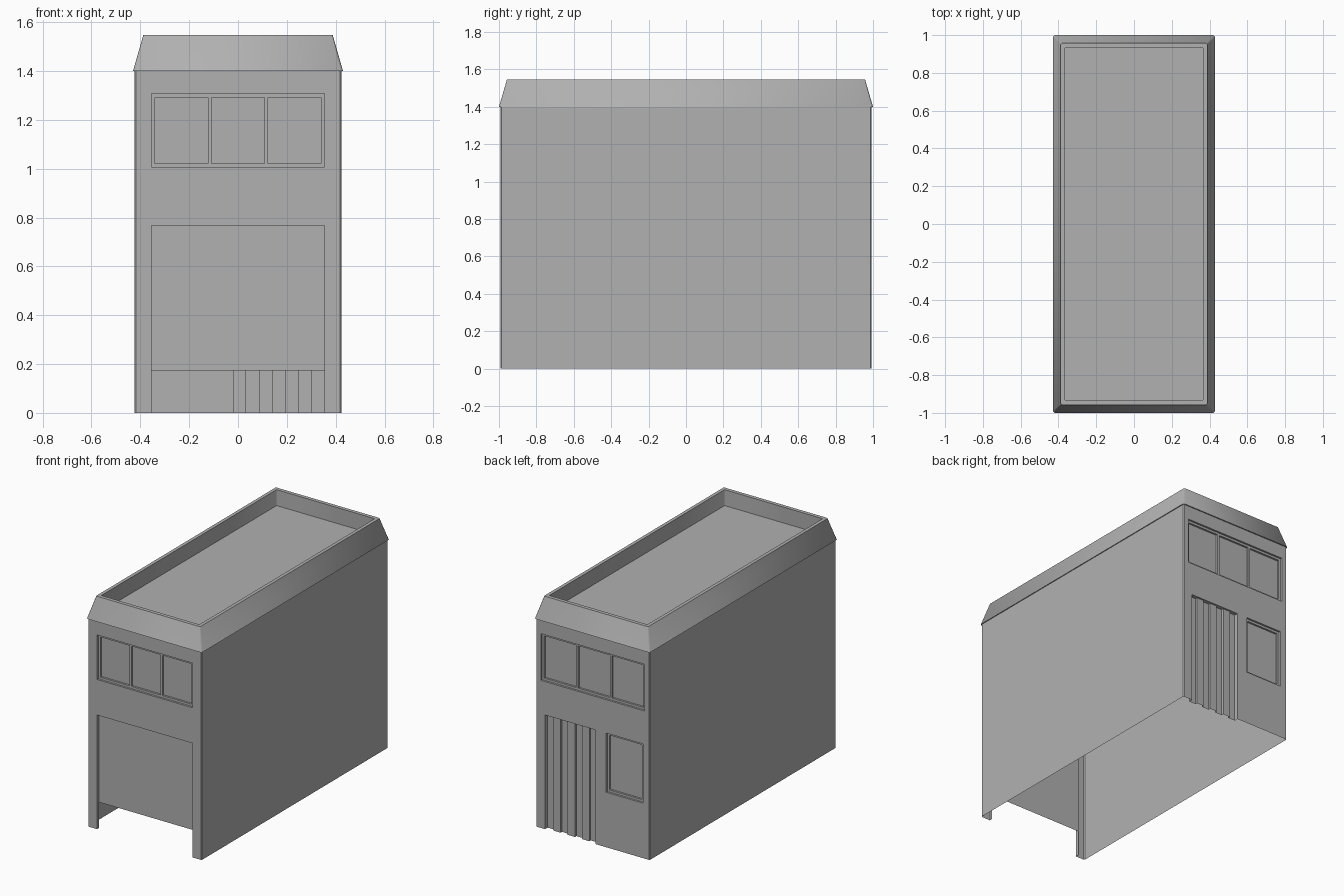
import bpy, math

if "Cube" in bpy.data.objects:
    bpy.data.objects.remove(bpy.data.objects["Cube"])

W, D, H, CH = 0.424, 0.992, 1.40, 0.006    # body half width, half depth, height, corner chamfer

grey = bpy.data.materials.new("dark_grey")
grey.diffuse_color = (0.44, 0.44, 0.44, 1)
grey.use_nodes = True
grey.node_tree.nodes["Principled BSDF"].inputs["Base Color"].default_value = grey.diffuse_color


def make(name, quads, back=False):
    """Mesh object from polygons; back parts are modelled facing -y and turned round."""
    if back:
        quads = [[(-x, -y, z) for x, y, z in q] for q in quads]
    verts, faces, seen = [], [], {}
    for q in quads:
        f = []
        for p in q:
            k = tuple(round(c, 5) for c in p)
            if k not in seen:
                seen[k] = len(verts)
                verts.append(k)
            f.append(seen[k])
        faces.append(f)
    me = bpy.data.meshes.new(name)
    me.from_pydata(verts, [], faces)
    me.materials.append(grey)
    ob = bpy.data.objects.new(name, me)
    bpy.context.collection.objects.link(ob)
    return ob


def panel(rect, y, holes=()):
    """Flat panel facing -y with rectangular holes (x0, x1, z0, z1)."""
    xs = sorted({v for r in (rect, *holes) for v in r[:2]})
    zs = sorted({v for r in (rect, *holes) for v in r[2:]})
    out = []
    for a, b in zip(xs, xs[1:]):
        for c, d in zip(zs, zs[1:]):
            mx, mz = (a + b) / 2, (c + d) / 2
            if not any(h[0] < mx < h[1] and h[2] < mz < h[3] for h in holes):
                out.append([(a, y, c), (b, y, c), (b, y, d), (a, y, d)])
    return out


def reveal(r, y, depth, bottom=True):
    """Inner sides of a recess going in from y."""
    a, b, c, d = r
    path = [(a, c), (a, d), (b, d), (b, c)] + ([(a, c)] if bottom else [])
    return [[(p[0], y, p[1]), (p[0], y + depth, p[1]), (q[0], y + depth, q[1]), (q[0], y, q[1])]
            for p, q in zip(path, path[1:])]


def window(name, r, n, back=False, frame=0.015, step=0.013):
    """Recessed frame with n deeper panes."""
    w = (r[1] - r[0] - frame * (n + 1)) / n
    panes = []
    for i in range(n):
        x = r[0] + frame + i * (w + frame)
        panes.append((x, x + w, r[2] + frame, r[3] - frame))
    q = reveal(r, -D, step) + panel(r, -D + step, panes)
    for p in panes:
        q += reveal(p, -D + step, step) + panel(p, -D + 2 * step)
    make(name, q, back)


def ring(hx, hy, z, c):
    pts = [(hx, -hy + c), (hx, hy - c), (hx - c, hy), (-hx + c, hy),
           (-hx, hy - c), (-hx, -hy + c), (-hx + c, -hy), (hx - c, -hy)]
    return [(x, y, z) for x, y in pts]


def bridge(lo, hi):
    n = len(lo)
    return [[lo[i], lo[(i + 1) % n], hi[(i + 1) % n], hi[i]] for i in range(n)]


# Side walls with chamfered corners (front and back faces left out)
shell = bridge(ring(W, D, 0, CH), ring(W, D, H, CH))
make("side_walls", [q for i, q in enumerate(shell) if i not in (2, 6)])

wall = (-W + CH, W - CH, 0, H)

# Front wall, upper window and raised garage door
front_win = (-0.355, 0.355, 1.007, 1.307)
garage = (-0.355, 0.355, 0, 0.768)
make("front_wall", panel(wall, -D, (front_win, garage)))
window("front_window", front_win, 3)
make("garage_door", reveal(garage, -D, 0.022, False) + panel((-0.355, 0.355, 0.173, 0.768), -D + 0.022))

# Back wall and windows
back_top = (-0.385, 0.385, 0.993, 1.307)
back_low = (0.10, 0.373, 0.37, 0.768)
folding = (-0.355, 0.02, 0, 0.768)
make("back_wall", panel(wall, -D, (back_top, back_low, folding)), True)
window("back_upper_window", back_top, 3, True)
window("back_lower_window", back_low, 1, True)

# Folding door: seven strips at alternating depths
q = reveal(folding, -D, 0.027, False)
w = (folding[1] - folding[0]) / 7
for i in range(7):
    x0, x1 = folding[0] + i * w, folding[0] + (i + 1) * w
    y, y2 = -D + 0.012, -D + 0.027
    q += panel((x0, x1, 0, 0.768), y if i % 2 else y2)
    if i % 2:
        q.append([(x0, y, 0), (x0, y, 0.768), (x0, y2, 0.768), (x0, y2, 0)])
        q.append([(x1, y, 0), (x1, y2, 0), (x1, y2, 0.768), (x1, y, 0.768)])
make("folding_door", q, True)

# Sloped parapet and sunken roof deck
prof = [ring(W, D, H, CH), ring(0.43, 1.0, H, 0.01), ring(0.388, 0.957, 1.547, 0.006),
        ring(0.365, 0.932, 1.547, 0.002), ring(0.365, 0.932, 1.44, 0.002)]
q = []
for lo, hi in zip(prof, prof[1:]):
    q += bridge(lo, hi)
roof = make("parapet_roof", q + [prof[-1]])

# Soften the narrow corners of the parapet
bpy.context.view_layer.objects.active = roof
roof.select_set(True)
bpy.ops.object.shade_smooth_by_angle(angle=math.radians(50))
